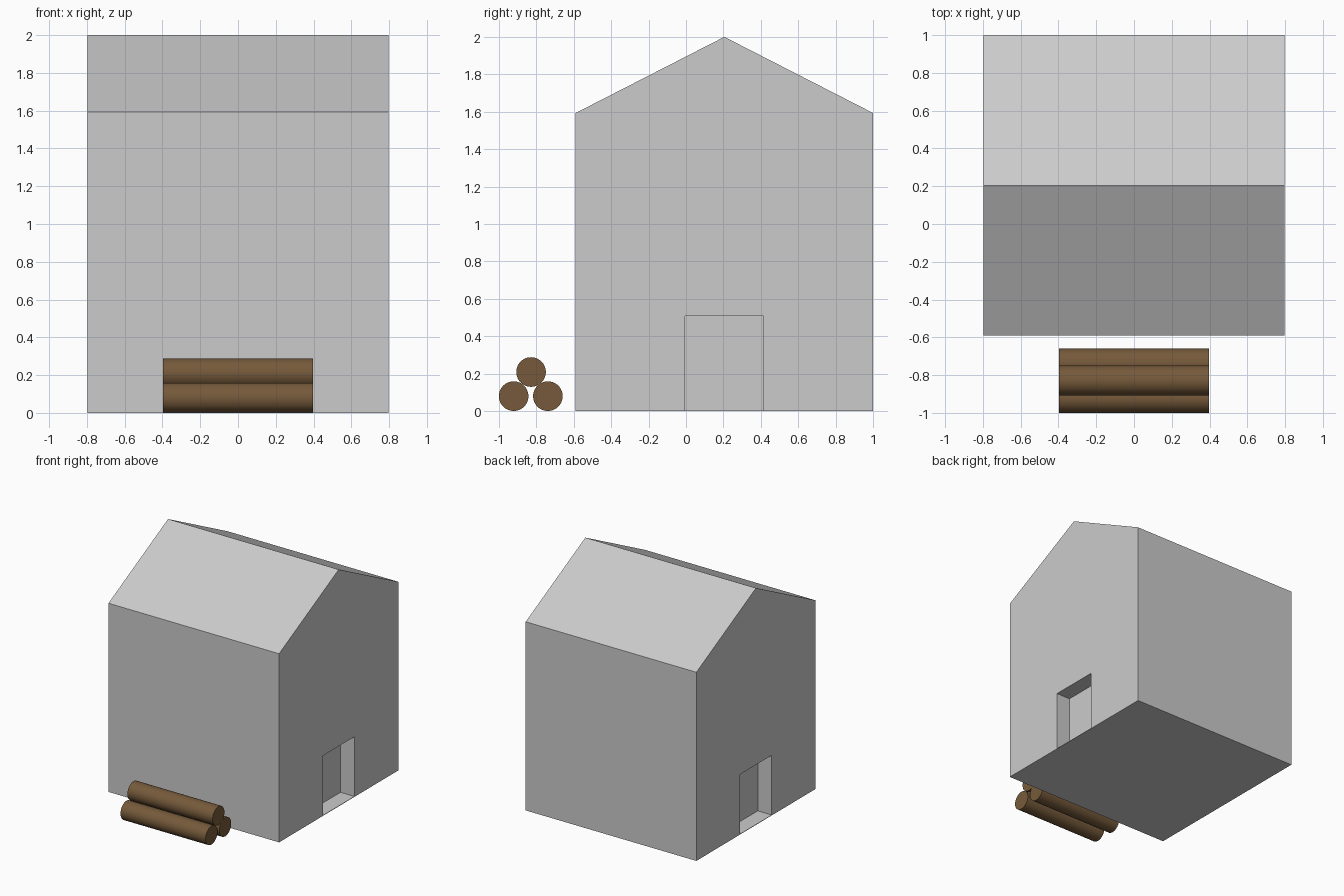
import bpy, math

if "Cube" in bpy.data.objects:
    bpy.data.objects.remove(bpy.data.objects["Cube"])

HALF = 0.797                      # half length along x
Y0, Y1 = -0.59, 1.0               # front and back walls
MID = (Y0 + Y1) / 2


def prism(name, profile, x0, x1):
    """Extrude a y-z outline along x."""
    n = len(profile)
    verts = [(x, y, z) for x in (x0, x1) for y, z in profile]
    faces = [tuple(reversed(range(n))), tuple(range(n, 2 * n))]
    faces += [(i, (i + 1) % n, n + (i + 1) % n, n + i) for i in range(n)]
    mesh = bpy.data.meshes.new(name)
    mesh.from_pydata(verts, [], faces)
    obj = bpy.data.objects.new(name, mesh)
    bpy.context.collection.objects.link(obj)
    return obj


# House body with gabled roof
house = prism("house", [(Y0, 0), (Y1, 0), (Y1, 1.593), (MID, 2), (Y0, 1.593)],
              -HALF, HALF)

# Shallow doorway recess in both gable walls
for side, label in ((1, "right"), (-1, "left")):
    xs = sorted((side * (HALF - 0.13), side * (HALF + 0.1)))
    cutter = prism("doorway_cutter_" + label,
                   [(-0.005, 0.004), (0.415, 0.004), (0.415, 0.508), (-0.005, 0.508)], *xs)
    cutter.hide_render = True
    cutter.hide_set(True)
    cut = house.modifiers.new("doorway_" + label, 'BOOLEAN')
    cut.operation = 'DIFFERENCE'
    cut.solver = 'EXACT'
    cut.object = cutter

# Log pile in front of the house
bark = bpy.data.materials.new("bark")
bark.diffuse_color = (0.18, 0.102, 0.043, 1)
bark.use_nodes = True
bark.node_tree.nodes["Principled BSDF"].inputs["Base Color"].default_value = bark.diffuse_color
logs = {"log_front": (-0.921, 0.08), "log_back": (-0.738, 0.08), "log_top": (-0.828, 0.209)}
for name, (y, z) in logs.items():
    bpy.ops.mesh.primitive_cylinder_add(vertices=48, radius=0.079, depth=0.795,
                                        location=(0, y, z),
                                        rotation=(0, math.pi / 2, 0))
    log = bpy.context.object
    log.name = name
    log.data.materials.append(bark)
    bpy.ops.object.shade_smooth_by_angle(angle=math.radians(30))
